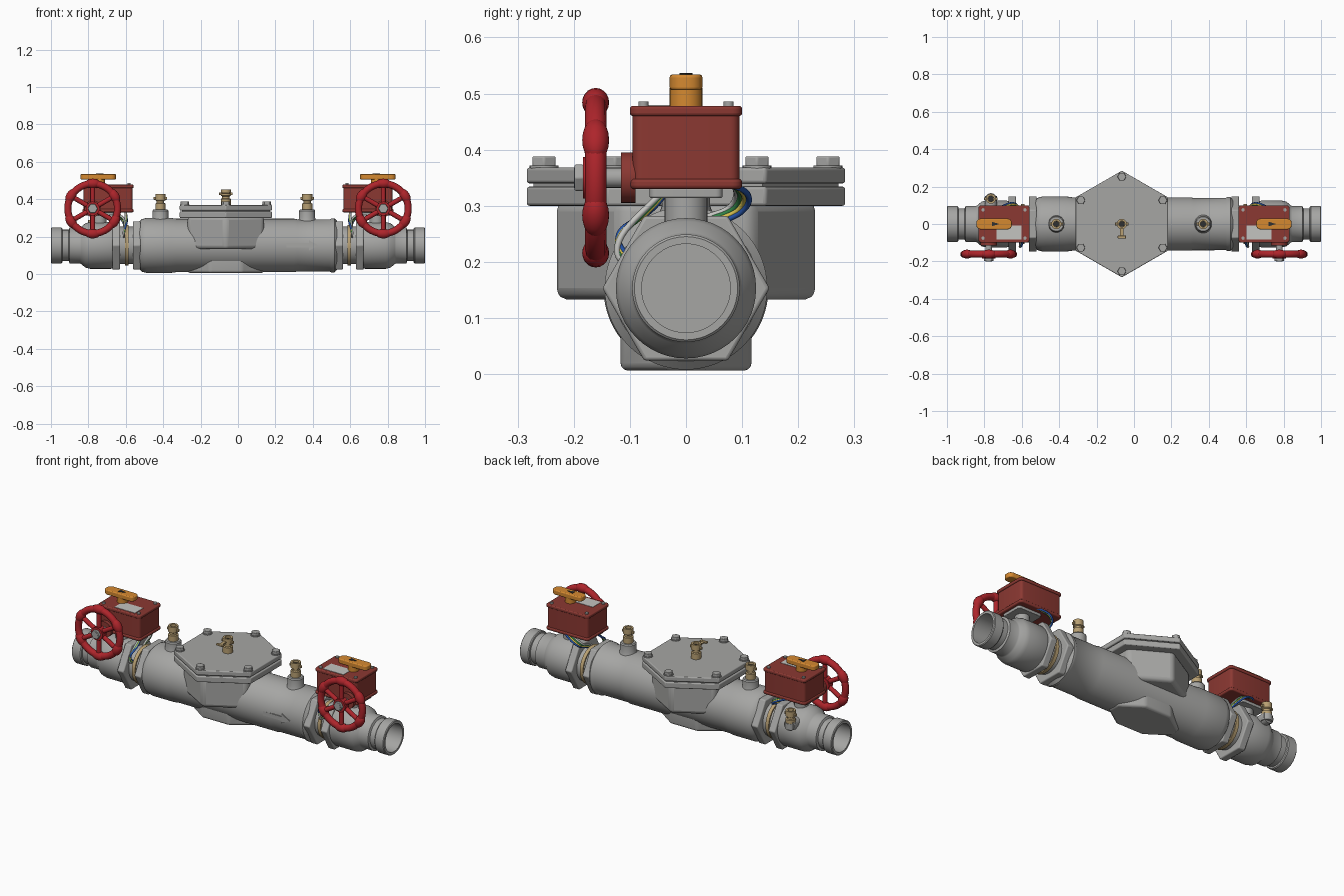
import bpy, bmesh
from math import pi, cos, sin, radians
from mathutils import Matrix, Vector

cube = bpy.data.objects.get("Cube")
if cube:
    bpy.data.objects.remove(cube, do_unlink=True)

AXIS = 0.153   # height of the pipe centre line
BX = -0.065    # centre of the bonnet


def material(name, r, g, b):
    m = bpy.data.materials.new(name)
    m.use_nodes = True
    m.diffuse_color = (r, g, b, 1)
    m.node_tree.nodes["Principled BSDF"].inputs["Base Color"].default_value = (r, g, b, 1)
    return m


GREY = material("cast grey", .38, .38, .37)
MAROON = material("box red", .26, .04, .032)
RED = material("wheel red", .42, .018, .024)
ORANGE = material("indicator orange", .66, .25, .03)
BRASS = material("brass", .48, .35, .17)
BLUE = material("wire blue", .02, .09, .4)
GREEN = material("wire green", .03, .22, .06)
YELLOW = material("wire yellow", .7, .55, .08)
DARK = material("dark grey", .03, .03, .03)
LABEL = material("label silver", .55, .55, .53)

TURN = {"z": Matrix(), "x": Matrix.Rotation(pi / 2, 4, "Y"),
        "-x": Matrix.Rotation(-pi / 2, 4, "Y"), "-y": Matrix.Rotation(pi / 2, 4, "X")}


def finish(name, bm, mat, bevel=0, loc=(0, 0, 0), axis="z"):
    bmesh.ops.recalc_face_normals(bm, faces=bm.faces[:])
    bm.transform(Matrix.Translation(loc) @ TURN[axis])
    mesh = bpy.data.meshes.new(name)
    bm.to_mesh(mesh)
    bm.free()
    ob = bpy.data.objects.new(name, mesh)
    bpy.context.collection.objects.link(ob)
    mesh.materials.append(mat)
    bpy.ops.object.select_all(action="DESELECT")
    ob.select_set(True)
    bpy.context.view_layer.objects.active = ob
    bpy.ops.object.shade_smooth_by_angle(angle=radians(35))
    if bevel:
        b = ob.modifiers.new("rounding", "BEVEL")
        b.width, b.segments, b.limit_method = bevel, 3, "ANGLE"
    return ob


def lathe(name, profile, mat, loc, axis="z", steps=32):
    """Turn (radius, height) points about an axis."""
    bm = bmesh.new()
    vs = [bm.verts.new((r, 0, h)) for r, h in profile]
    es = [bm.edges.new(p) for p in zip(vs, vs[1:])]
    bmesh.ops.spin(bm, geom=vs + es, cent=(0, 0, 0), axis=(0, 0, 1), angle=2 * pi, steps=steps)
    bmesh.ops.remove_doubles(bm, verts=bm.verts[:], dist=1e-5)
    return finish(name, bm, mat, 0, loc, axis)


def disc(name, r, h0, h1, mat, loc, axis="z", steps=32):
    return lathe(name, [(0, h0), (r, h0), (r, h1), (0, h1)], mat, loc, axis, steps)


def prism(name, outline, h0, h1, mat, loc=(0, 0, 0), axis="z", bevel=0):
    bm = bmesh.new()
    face = bm.faces.new([bm.verts.new((x, y, h0)) for x, y in outline])
    new = bmesh.ops.extrude_face_region(bm, geom=[face])["geom"]
    bmesh.ops.translate(bm, vec=(0, 0, h1 - h0), verts=[v for v in new if isinstance(v, bmesh.types.BMVert)])
    return finish(name, bm, mat, bevel, loc, axis)


def rect(w, d, x=0, y=0):
    return [(x - w, y - d), (x + w, y - d), (x + w, y + d), (x - w, y + d)]


def rounded(w, d, r):
    return [(sx * (w - r) + r * cos(a), sy * (d - r) + r * sin(a))
            for k, (sx, sy) in enumerate([(1, 1), (-1, 1), (-1, -1), (1, -1)])
            for a in [(k + i / 4) * pi / 2 for i in range(5)]]


def hexagon(r, turn=0):
    return [(r * cos(turn + i * pi / 3), r * sin(turn + i * pi / 3)) for i in range(6)]


def tube(name, points, radius, mat):
    cu = bpy.data.curves.new(name, "CURVE")
    cu.dimensions, cu.bevel_depth, cu.bevel_resolution = "3D", radius, 2
    sp = cu.splines.new("NURBS")
    sp.points.add(len(points) - 1)
    for p, co in zip(sp.points, points):
        p.co = (*co, 1)
    sp.order_u, sp.use_endpoint_u = 4, True
    cu.materials.append(mat)
    bpy.context.collection.objects.link(bpy.data.objects.new(name, cu))


def test_cock(name, x, y, z):
    lathe(name, [(0, 0), (.027, 0), (.027, .035), (.02, .038), (.02, .048), (.027, .052), (.027, .085),
                 (.016, .085), (.016, .06), (0, .06)], BRASS, (x, y, z), steps=20)
    disc(name + "_bore", .015, .06, .072, DARK, (x, y, z))
    prism(name + "_lug", rect(.036, .008), .055, .07, BRASS, (x, y, z), bevel=.003)


# Central body with its foot and flow arrow
lathe("main_body", [(0, -.53), (.125, -.53), (.14, -.515), (.147, -.49), (.147, -.36), (.143, -.33), (.143, .3),
                    (.139, .32), (.139, .49), (.145, .5), (.145, .515), (.13, .53), (0, .53)],
      GREY, (0, 0, AXIS), "x", 64)
foot = [(.205, -.035), (.205, .035), (.085, .117), (-.085, .117), (-.205, .035),
        (-.205, -.035), (-.085, -.117), (.085, -.117)]
prism("foot_pad", foot, .006, AXIS, GREY, (BX, 0, 0), bevel=.014)
arrow = [(-.085, -.012), (.035, -.012), (.035, -.027), (.085, 0), (.035, .027), (.035, .012), (-.085, .012)]
prism("flow_arrow", arrow, .136, .143, GREY, (.345, 0, AXIS), "-y")

# Hexagonal bonnet, flanges and bolts
prism("bonnet", hexagon(.236, pi / 6), .133, .31, GREY, (BX, 0, 0), bevel=.02)
prism("lower_flange", hexagon(.285, pi / 6), .3, .334, GREY, (BX, 0, 0), bevel=.005)
prism("gasket", hexagon(.272, pi / 6), .33, .345, GREY, (BX, 0, 0))
prism("cover_plate", hexagon(.285, pi / 6), .34, .368, GREY, (BX, 0, 0), bevel=.005)
for i, (x, y) in enumerate(hexagon(.253, pi / 6)):
    disc(f"bolt_washer_{i}", .026, .366, .372, GREY, (BX + x, y, 0), steps=20)
    prism(f"cover_bolt_{i}", hexagon(.024), .37, .388, GREY, (BX + x, y, 0), bevel=.003)

# Test cocks
for name, x in (("inlet_cock", -.415), ("outlet_cock", .37)):
    lathe(name + "_boss", [(0, .25), (.05, .28), (.043, .3), (.043, .338), (.038, .344), (0, .344)], GREY, (x, 0, 0))
    test_cock(name, x, 0, .342)
test_cock("cover_cock", BX, 0, .367)
prism("cover_cock_handle", rect(.009, .035, 0, -.04), .43, .437, BRASS, (BX, 0, 0))
prism("cover_cock_grip", rect(.022, .008, 0, -.07), .428, .439, BRASS, (BX, 0, 0), bevel=.003)
disc("rear_cock_boss", .032, -.15, -.09, GREY, (-.765, 0, .22), "-y")
test_cock("rear_cock", -.765, .135, .22)
disc("rear_cock_elbow", .03, .2, .235, GREY, (-.765, .135, 0))

# Shut-off valves at both ends
for side, s, ax in (("left", 1, "x"), ("right", -1, "-x")):
    at = (0, 0, AXIS)
    lathe(side + "_valve_body", [(0, .5), (.1, .5), (.1, .64), (.118, .66), (.125, .68), (.125, .79), (.119, .815),
                                 (.1, .838), (.096, .845), (.096, .9), (.084, .905), (.084, .938), (.092, .94),
                                 (.096, .945), (.096, .996), (.092, 1), (.079, 1), (.079, .8), (0, .8)],
          GREY, at, ax, 48)
    disc(side + "_brass_ring", .108, .585, .605, BRASS, at, ax, 48)
    for k, h in enumerate((.52, .63)):
        prism(f"{side}_hex_nut_{k}", hexagon(.149, pi / 2), h, h + .042, GREY, at, ax, bevel=.006)

    # Neck and gear box
    cx = s * .695
    prism(side + "_mounting_plate", rounded(.075, .065, .012), .314, .332, GREY, (s * .74, 0, 0), bevel=.003)
    disc(side + "_neck", .038, .25, .318, GREY, (s * .74, 0, 0))
    prism(side + "_box_base", rounded(.137, .1, .018), .33, .348, MAROON, (cx, 0, 0), bevel=.006)
    prism(side + "_box", rounded(.131, .095, .016), .34, .465, MAROON, (cx, 0, 0))
    prism(side + "_box_lid", rounded(.137, .1, .018), .46, .478, MAROON, (cx, 0, 0), bevel=.005)
    for k, (x, y) in enumerate(rect(.112, .076)):
        disc(f"{side}_lid_screw_{k}", .009, .476, .486, GREY, (cx + x, y, 0), steps=12)
    prism(side + "_label", rect(.066, .038), .477, .48, LABEL, (s * .668, -.045, 0))

    # Position indicator
    disc(side + "_indicator_hub", .029, .476, .51, ORANGE, (s * .74, 0, 0))
    prism(side + "_indicator_bar", rounded(.095, .029, .024), .506, .534, ORANGE, (s * .748, 0, 0), bevel=.005)
    prism(side + "_indicator_mark", [(-.02, -.012), (.02, 0), (-.02, .012)], .533, .537, DARK, (s * .74, 0, 0))

    # Hand wheel, built flat then turned to face the front
    hub = (s * .777, 0, .35)
    disc(side + "_shaft_boss", .045, .09, .116, MAROON, hub, "-y")
    disc(side + "_shaft", .018, .1, .2, GREY, hub, "-y", 20)
    prism(side + "_shaft_nut", hexagon(.027), .182, .199, GREY, hub, "-y", bevel=.003)
    disc(side + "_wheel_hub", .037, .145, .184, RED, hub, "-y")
    ring = [(.133 + .019 * cos(a), .161 + .019 * sin(a)) for a in [i * pi / 6 for i in range(13)]]
    lathe(side + "_wheel_rim", ring, RED, hub, "-y", 48)
    grips = bmesh.new()
    for k in range(6):
        spin = Matrix.Rotation(pi / 6 + k * pi / 3, 4, "Z")
        bmesh.ops.create_uvsphere(grips, u_segments=16, v_segments=10, radius=1,
                                  matrix=spin @ Matrix.Translation((.134, 0, .161)) @ Matrix.Diagonal((.026, .042, .024, 1)))
    finish(side + "_wheel_grips", grips, RED, 0, hub, "-y")
    spokes = bmesh.new()
    for k in range(6):
        spin = Matrix.Rotation(pi / 6 + k * pi / 3, 4, "Z")
        bmesh.ops.create_cone(spokes, cap_ends=True, segments=12, radius1=.013, radius2=.013, depth=.11,
                              matrix=spin @ Matrix.Translation((.08, 0, .162)) @ TURN["x"])
    finish(side + "_wheel_spokes", spokes, RED, 0, hub, "-y")

    # Wires looping from the box down to the pipe
    for k, mat in enumerate((BLUE, YELLOW, GREEN, LABEL)):
        d = k * .009
        tube(f"{side}_rear_wire_{k}", [(s * (.72 - d), .085, .335), (s * (.66 - d), .122 - d, .325),
             (s * (.61 - d / 2), .11 - d, .28), (s * .61, .05 - d, .27 + d / 2), (s * .61, 0, .25)], .0055, mat)
        tube(f"{side}_front_wire_{k}", [(s * .6, -.03, .335), (s * (.59 + d / 2), -.06 - d, .28),
             (s * (.6 + d / 2), -.13, .27 - d), (s * .61, -.125, .22 - d), (s * .61, -.085, .2)], .0055, mat)
